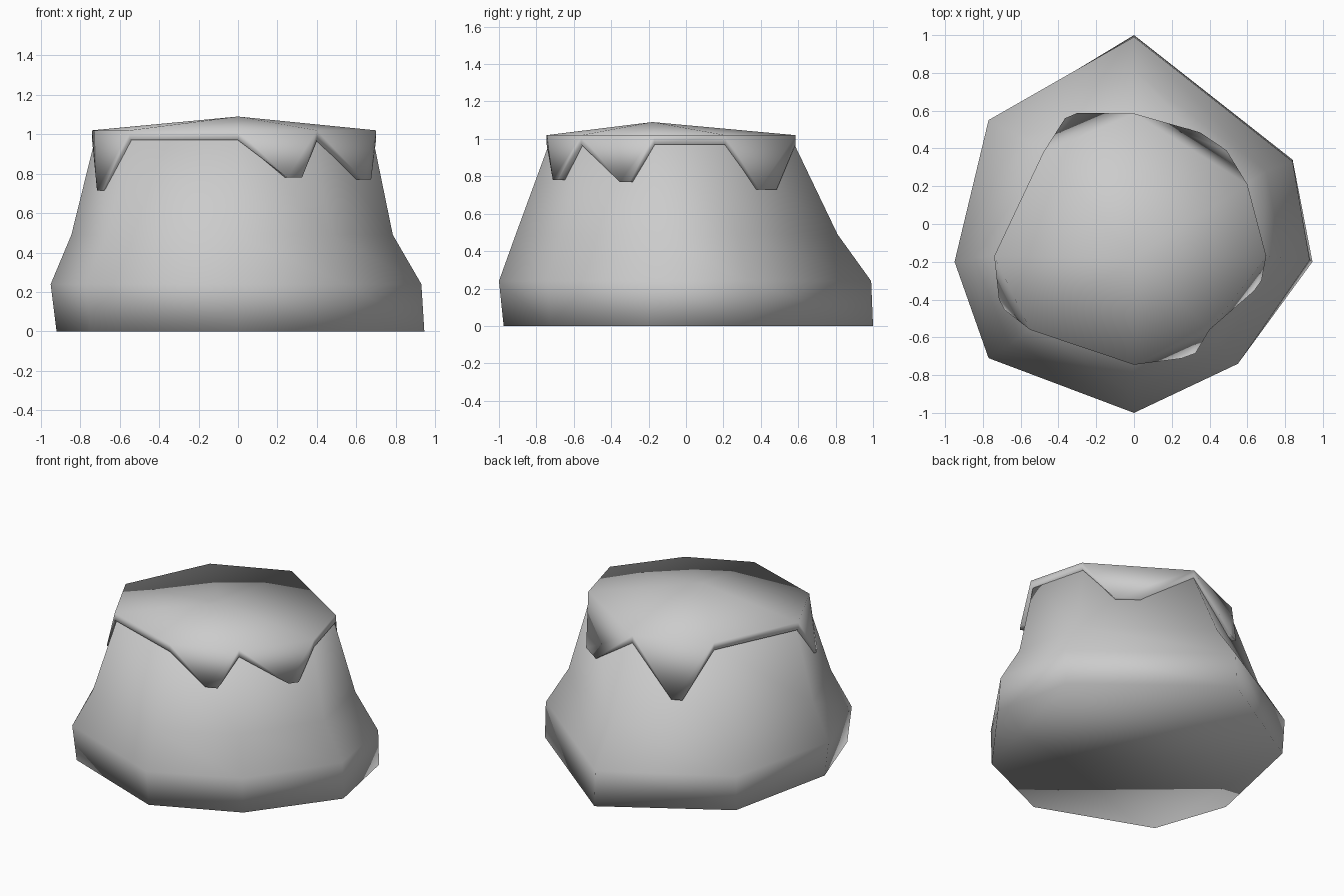
import bpy, bmesh
from mathutils import Vector

if "Cube" in bpy.data.objects:
    bpy.data.objects.remove(bpy.data.objects["Cube"])


def finish(bm, name):
    bmesh.ops.recalc_face_normals(bm, faces=bm.faces)
    for f in bm.faces:
        f.smooth = True
    me = bpy.data.meshes.new(name)
    bm.to_mesh(me)
    bm.free()
    ob = bpy.data.objects.new(name, me)
    bpy.context.collection.objects.link(ob)
    return ob


def ring(bm, pts, z):
    return [bm.verts.new((x, y, z)) for x, y in pts]


def bridge(bm, a, b):
    n = len(a)
    for i in range(n):
        j = (i + 1) % n
        bm.faces.new((a[i], a[j], b[j], b[i]))


# Eight-sided outlines, clockwise from the back
foot = [(0, 1), (.84, .34), (.945, -.2), (.55, -.73), (0, -.975), (-.75, -.69), (-.92, -.2), (-.76, .54)]
bulge = [(0, .99), (.84, .33), (.93, -.19), (.55, -.74), (0, -1), (-.77, -.71), (-.95, -.2), (-.77, .55)]
waist = [(0, .81), (.70, .28), (.785, -.18), (.47, -.66), (0, -.91), (-.66, -.64), (-.845, -.18), (-.62, .47)]
crown = [(0, .585), (.60, .21), (.70, -.17), (.40, -.56), (0, -.745), (-.55, -.56), (-.74, -.17), (-.48, .38)]
inner = [(x * .975, y * .975) for x, y in crown]

# Rock body
bm = bmesh.new()
rings = [ring(bm, p, z) for p, z in ((foot, 0), (bulge, .24), (waist, .49), (inner, .99))]
for a, b in zip(rings, rings[1:]):
    bridge(bm, a, b)
bm.faces.new(rings[0])
bm.faces.new(rings[-1])
finish(bm, "rock_body")

# Cap with drips: side index -> two drip tip points and height
drips = {
    0: ((.35, .485), (.49, .39), .73),
    2: ((.675, -.30), (.635, -.355), .77),
    3: ((.325, -.685), (.25, -.712), .78),
    5: ((-.685, -.455), (-.715, -.40), .715),
    7: ((-.365, .56), (-.30, .588), .66),
}
bm = bmesh.new()
top = ring(bm, crown, 1.02)
low = ring(bm, crown, .97)
apex = bm.verts.new((0, -.18, 1.09))
border = []
for i in range(8):
    j = (i + 1) % 8
    bm.faces.new((top[i], top[j], apex))
    border.append(low[i])
    if i in drips:
        p, q, z = drips[i]
        a, b = ring(bm, (p, q), z)
        border += [a, b]
        bm.faces.new((top[i], low[i], a))
        bm.faces.new((top[i], a, b, top[j]))
        bm.faces.new((top[j], b, low[j]))
    else:
        bm.faces.new((top[i], low[i], low[j], top[j]))

# Thin lip turned in under the cap edge
lip = []
for v in border:
    c = Vector((v.co.x, v.co.y, 0)).normalized() * .05
    lip.append(bm.verts.new(v.co - c))
bridge(bm, border, lip)
finish(bm, "grass_cap")
